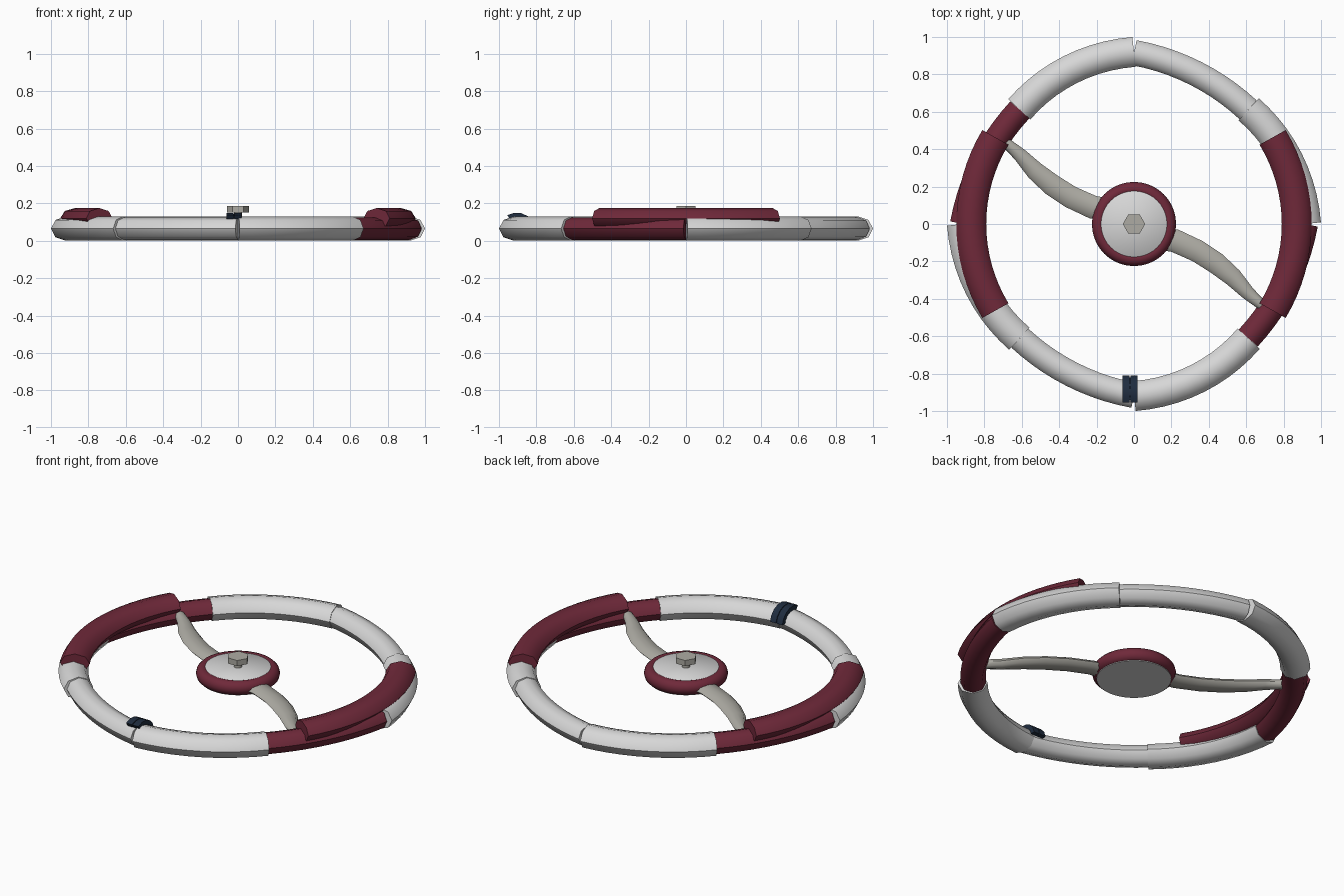
import bpy
import bmesh
from math import radians, sin, cos, pi
from mathutils import Vector

cube = bpy.data.objects.get("Cube")
if cube:
    bpy.data.objects.remove(cube, do_unlink=True)


def material(name, rgb):
    m = bpy.data.materials.new(name)
    m.use_nodes = True
    colour = (*rgb, 1)
    m.diffuse_color = colour
    m.node_tree.nodes["Principled BSDF"].inputs["Base Color"].default_value = colour
    return m


WHITE = material("off white", (0.68, 0.68, 0.68))
RED = material("dark red", (0.16, 0.022, 0.042))
METAL = material("warm grey metal", (0.42, 0.41, 0.37))
NAVY = material("navy", (0.014, 0.026, 0.05))


def make_object(name, rings, mat, closed=False):
    """Skin a list of equal point rings, capping the ends unless closed."""
    bm = bmesh.new()
    loops = [[bm.verts.new(p) for p in ring] for ring in rings]
    n = len(loops[0])
    pairs = list(zip(loops, loops[1:]))
    if closed:
        pairs.append((loops[-1], loops[0]))
    else:
        bm.faces.new(loops[0])
        bm.faces.new(loops[-1])
    for a, b in pairs:
        for i in range(n):
            j = (i + 1) % n
            bm.faces.new((a[i], a[j], b[j], b[i]))
    bmesh.ops.recalc_face_normals(bm, faces=bm.faces)
    mesh = bpy.data.meshes.new(name)
    bm.to_mesh(mesh)
    bm.free()
    ob = bpy.data.objects.new(name, mesh)
    bpy.context.collection.objects.link(ob)
    mesh.materials.append(mat)
    bpy.ops.object.select_all(action="DESELECT")
    ob.select_set(True)
    bpy.context.view_layer.objects.active = ob
    bpy.ops.object.shade_smooth_by_angle(angle=radians(48))
    return ob


def sweep(name, path, widths, heights, mat):
    """Octagonal tube along a level path with varying half width and height."""
    rings = []
    for i, p in enumerate(path):
        t = path[min(i + 1, len(path) - 1)] - path[max(i - 1, 0)]
        side = Vector((t.y, -t.x, 0)).normalized()
        rings.append([p + side * widths[i] * cos(k * pi / 4)
                      + Vector((0, 0, heights[i] * sin(k * pi / 4))) for k in range(8)])
    return make_object(name, rings, mat)


def lathe(name, profile, mat, sides):
    """Turn (radius, z) points around the upright axis."""
    rings = [[(r * cos(2 * pi * k / sides), r * sin(2 * pi * k / sides), z)
              for k in range(sides)] for r, z in profile]
    return make_object(name, rings, mat)


def polar(r, degrees, z):
    a = radians(degrees)
    return Vector((r * cos(a), r * sin(a), z))


def blend(a, m, b, t):
    """Smooth curve through a, m (halfway) and b."""
    return a * (1 - t) * (1 - 2 * t) + m * 4 * t * (1 - t) + b * t * (2 * t - 1)


# Rim: four wide and four narrow segments, alternating round the wheel
STEPS = 10
ts = [i / STEPS for i in range(STEPS + 1)]
for q in range(4):
    start = 90 * q
    wide = [polar(blend(0.92, 0.893, 0.867, t), start + 45 * t, 0.065) for t in ts]
    sweep(f"rim_wide_{q}", wide, [0.08] * len(ts), [0.065] * len(ts), WHITE)
    narrow = [polar(blend(0.916, 0.87, 0.863, t), start - 45 * t, 0.065) for t in ts]
    sweep(f"rim_narrow_{q}", narrow, [0.068] * len(ts), [0.06] * len(ts),
          RED if q in (0, 2) else WHITE)

# Raised hand grips on both sides
grip_ts = [i / 16 for i in range(17)]
for name, turn in (("grip_left", 0), ("grip_right", 180)):
    path = [polar(0.87 + 0.004 * (2 * t - 1) ** 2, turn - 32 + 64 * t, 0.12) for t in grip_ts]
    sweep(name, path, [0.08] * len(path), [0.055] * len(path), RED)

# Curved spokes, tapering towards the rim
spoke = [(0.12, -0.075, 0.06), (0.22, -0.09, 0.062), (0.34, -0.145, 0.06),
         (0.44, -0.21, 0.058), (0.53, -0.285, 0.05), (0.61, -0.37, 0.037),
         (0.68, -0.43, 0.028), (0.76, -0.48, 0.026)]
for name, s in (("spoke_left", 1), ("spoke_right", -1)):
    sweep(name, [Vector((s * x, s * y, 0.075)) for x, y, w in spoke],
          [w for x, y, w in spoke], [0.026] * len(spoke), METAL)

# Hub: padded ring, pale centre disc and a hexagonal nut on a stem
RING_SIDES = 40
ring = []
for k in range(RING_SIDES):
    a = 2 * pi * k / RING_SIDES
    ring.append([((0.187 + 0.038 * cos(b)) * cos(a), (0.187 + 0.038 * cos(b)) * sin(a),
                  0.085 + 0.04 * sin(b)) for b in (2 * pi * i / 12 for i in range(12))])
make_object("hub_ring", ring, RED, closed=True)
lathe("hub_disc", [(0.2, 0.045), (0.2, 0.1), (0.178, 0.122)], WHITE, 40)
lathe("nut_stem", [(0.022, 0.115), (0.022, 0.16)], METAL, 12)
lathe("nut", [(0.06, 0.152), (0.06, 0.185)], METAL, 6)


# Clip: two bands hooked over the front of the rim
def clip_band(name, x0, x1, outer, first, last):
    rings = []
    for i in range(6):
        a = radians(first + (last - first) * i / 5)
        rings.append([(x, -0.905 + (0.095 + o) * cos(a), 0.065 + (0.085 + o) * sin(a))
                      for x, o in ((x0, -0.025), (x1, -0.025), (x1, outer), (x0, outer))])
    make_object(name, rings, NAVY)


clip_band("clip_band_right", -0.062, -0.024, 0.0, 122, 5)
clip_band("clip_band_left", -0.02, 0.018, 0.0, 122, 5)
clip_band("clip_bridge", -0.055, 0.01, -0.008, 115, 15)
